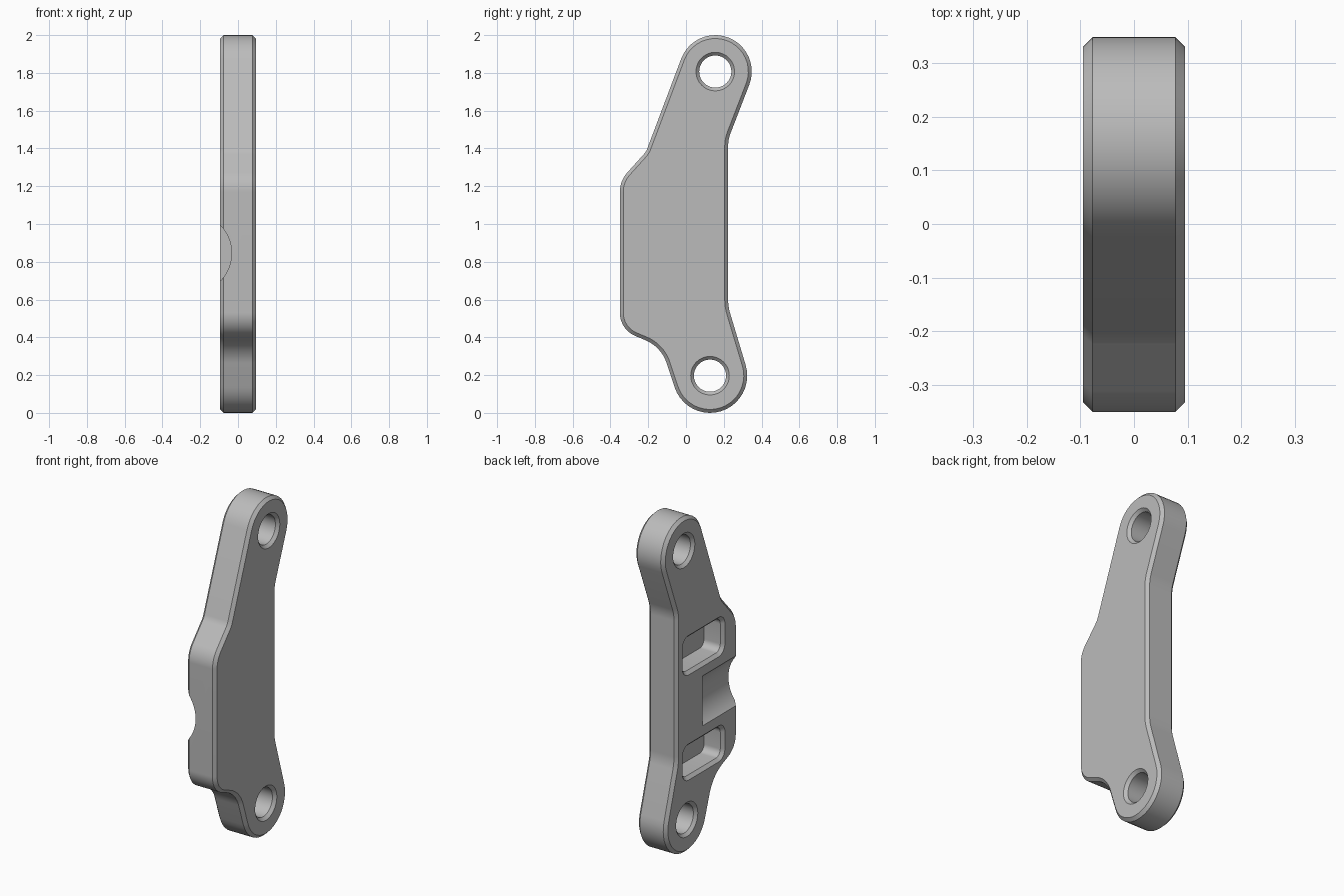
import bpy
import bmesh
from math import atan2, cos, sin, pi, sqrt, radians
from mathutils import Matrix, Vector

if "Cube" in bpy.data.objects:
    bpy.data.objects.remove(bpy.data.objects["Cube"])

HALF = 0.095      # half thickness of the plate
CHAMFER = 0.018


def belt(circles, inset=0.0, steps=20):
    """Outline of arcs joined by tangent lines; negative radii are hollow arcs."""
    arcs = [(Vector((y, z)), r - inset) for y, z, r in circles]
    normals = []
    for i, (c, r) in enumerate(arcs):
        c2, r2 = arcs[(i + 1) % len(arcs)]
        d = c2 - c
        k = max(-1, min(1, (r2 - r) / d.length))
        d.normalize()
        normals.append(k * d + sqrt(1 - k * k) * Vector((-d.y, d.x)))
    points = []
    for i, (c, r) in enumerate(arcs):
        a = atan2(normals[i - 1].y, normals[i - 1].x)
        b = atan2(normals[i].y, normals[i].x)
        turn = (b - a + pi) % (2 * pi) - pi
        if r > 0 and turn < 0:
            turn += 2 * pi
        for s in range(steps + 1):
            t = a + turn * s / steps
            points.append(c - r * Vector((cos(t), sin(t))))
    return points


def ring(center, radius, steps=64):
    return [Vector(center) + radius * Vector((cos(2 * pi * s / steps), sin(2 * pi * s / steps)))
            for s in range(steps)]


def loft(name, sections):
    """Solid through outlines of equal length, each placed at its own x."""
    bm = bmesh.new()
    loops = [[bm.verts.new((x, p.x, p.y)) for p in pts] for x, pts in sections]
    n = len(loops[0])
    for low, high in zip(loops, loops[1:]):
        for i in range(n):
            j = (i + 1) % n
            bm.faces.new((low[i], low[j], high[j], high[i]))
    bm.faces.new(loops[0][::-1])
    bm.faces.new(loops[-1])
    return finish(name, bm)


def finish(name, bm):
    bmesh.ops.recalc_face_normals(bm, faces=bm.faces)
    mesh = bpy.data.meshes.new(name)
    bm.to_mesh(mesh)
    bm.free()
    obj = bpy.data.objects.new(name, mesh)
    bpy.context.collection.objects.link(obj)
    return obj


# Bracket plate: lower eye, rear edge, upper eye, front shoulder and lower hollow
eyes = [(0.127, 0.197), (0.155, 1.807)]
outline = [
    (*eyes[0], 0.197),
    (0.473, 0.60, -0.25),
    (0.423, 1.41, -0.20),
    (*eyes[1], 0.193),
    (-0.298, 1.436, -0.10),
    (-0.197, 1.17, 0.153),
    (-0.217, 0.53, 0.133),
    (-0.291, 0.202, -0.198),
]
plate = loft("bracket_plate", [
    (-HALF, belt(outline, CHAMFER)), (CHAMFER - HALF, belt(outline)),
    (HALF - CHAMFER, belt(outline)), (HALF, belt(outline, CHAMFER))])

cutters = []

# Bolt holes, countersunk on both sides
OVER = 0.02
for eye in eyes:
    bore, flare = ring(eye, 0.085), ring(eye, 0.102 + OVER)
    cutters.append(loft("bolt_hole_cutter", [
        (-HALF - OVER, flare), (0.017 - HALF, bore),
        (HALF - 0.017, bore), (HALF + OVER, flare)]))

# Two rounded pockets with chamfered rims
for low, high in ((0.443, 0.622), (1.068, 1.267)):
    r, y0, y1 = 0.04, -0.212, 0.152
    corners = [(y0 + r, low + r, r), (y1 - r, low + r, r),
               (y1 - r, high - r, r), (y0 + r, high - r, r)]
    cutters.append(loft("pocket_cutter", [
        (-HALF - OVER, belt(corners, -CHAMFER - OVER, 8)),
        (CHAMFER - HALF, belt(corners, 0, 8)), (0.03, belt(corners, 0, 8))]))

# Round groove running in from the front edge
bm = bmesh.new()
bmesh.ops.create_cone(bm, cap_ends=True, segments=128, radius1=0.211, radius2=0.211, depth=0.48,
                      matrix=Matrix.Translation((-0.245, -0.26, 0.846))
                      @ Matrix.Rotation(pi / 2, 4, "X"))
cutters.append(finish("groove_cutter", bm))

# Cut everything and remove the cutters
bpy.ops.object.select_all(action="DESELECT")
bpy.context.view_layer.objects.active = plate
plate.select_set(True)
for cutter in cutters:
    mod = plate.modifiers.new("cut", "BOOLEAN")
    mod.operation, mod.solver, mod.object = "DIFFERENCE", "EXACT", cutter
    bpy.ops.object.modifier_apply(modifier=mod.name)
    bpy.data.objects.remove(cutter)
bpy.ops.object.shade_smooth_by_angle(angle=radians(25))

# Plain grey metal
grey = bpy.data.materials.new("plain_grey")
grey.use_nodes = True
grey.diffuse_color = (0.5, 0.5, 0.5, 1)
grey.node_tree.nodes["Principled BSDF"].inputs["Base Color"].default_value = grey.diffuse_color
plate.data.materials.clear()
plate.data.materials.append(grey)
